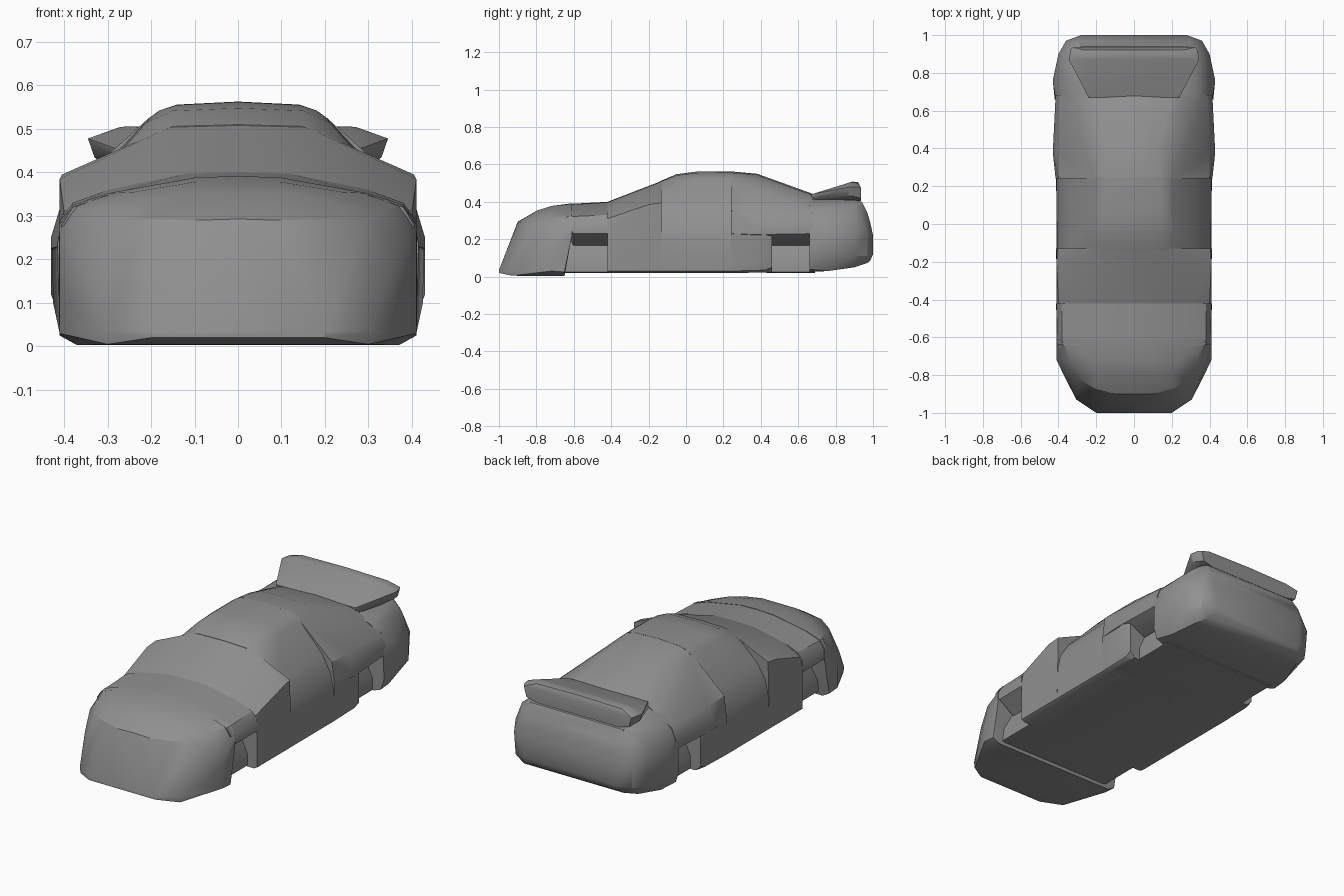
import bpy, bmesh, math

grey = bpy.data.materials.new("body_grey")
grey.diffuse_color = (.28, .28, .28, 1)


def hull(name, sections, angle=30):
    """Convex part from half cross-sections {y: [(x, z), ...]}, mirrored in x."""
    bm = bmesh.new()
    for y, pts in sections.items():
        for x, z in pts:
            for s in ((1, -1) if x > 0 else (1,)):
                bm.verts.new((s * x, y, z))
    res = bmesh.ops.convex_hull(bm, input=bm.verts[:])
    junk = {v for v in res["geom_interior"] + res["geom_unused"]
            if isinstance(v, bmesh.types.BMVert) and not v.link_faces}
    bmesh.ops.delete(bm, geom=list(junk), context='VERTS')
    bmesh.ops.dissolve_limit(bm, angle_limit=math.radians(1),
                             verts=bm.verts[:], edges=bm.edges[:])
    bmesh.ops.recalc_face_normals(bm, faces=bm.faces[:])
    me = bpy.data.meshes.new(name)
    bm.to_mesh(me)
    bm.free()
    me.materials.append(grey)
    ob = bpy.data.objects.new(name, me)
    bpy.context.collection.objects.link(ob)
    bpy.ops.object.select_all(action='DESELECT')
    ob.select_set(True)
    bpy.context.view_layer.objects.active = ob
    bpy.ops.object.shade_smooth_by_angle(angle=math.radians(angle))
    return ob


# Nose: bumper lip, sloped face and front of the bonnet
hull("nose", {
    -1.0: [(.2, .02), (.2, .035)],
    -.93: [(.3, .005), (.305, .035)],
    -.90: [(0, .293), (.1, .29)],
    -.87: [(.21, .293)],
    -.82: [(.29, .285), (.362, .08), (.35, .18)],
    -.80: [(.1, .352), (.2, .335)],
    -.72: [(.1, .378), (.24, .355), (.34, .315), (.39, .25), (.41, .15), (.41, .03)],
    -.65: [(.41, .025), (.37, .003)],
    -.61: [(0, .392), (.1, .388), (.3, .352), (.38, .325), (.41, .28), (.41, .22)],
})

# Bonnet bridge over the front wheel openings, with sloping arch ceiling
hull("bonnet", {
    -.64: [(0, .388), (.1, .384), (.3, .348), (.38, .32), (.405, .28)],
    -.60: [(.41, .23), (.3, .155)],
    -.42: [(0, .4), (.12, .397), (.3, .36), (.38, .33), (.41, .29), (.412, .23), (.3, .155)],
})

# Windscreen and front door pillars
low = [(.41, .03), (.39, .02)]
hull("windscreen", {
    -.42: [(0, .4), (.12, .397), (.3, .36), (.4, .31), (.41, .25)] + low,
    -.20: [(.41, .385)],
    -.13: [(0, .512), (.15, .508), (.24, .468), (.405, .395), (.412, .07)] + low,
})

# Cabin with roof and doors
hull("cabin", {
    -.14: [(0, .51), (.15, .506), (.24, .463), (.34, .37), (.39, .29), (.408, .2), (.41, .1)] + low,
    -.05: [(0, .548), (.15, .542), (.21, .515)],
    .06: [(0, .562), (.14, .555), (.18, .543), (.205, .525)],
    .25: [(0, .563), (.14, .556), (.18, .543), (.205, .525), (.34, .38), (.39, .29),
          (.41, .2), (.412, .1)] + low,
})

# Rear roof slope and rear fenders, with sloping arch ceiling
hull("rear_quarter", {
    .24: [(0, .563), (.14, .556), (.18, .543), (.205, .525), (.4, .35), (.415, .23), (.3, .16)],
    .38: [(0, .55), (.13, .545), (.2, .515), (.4, .345), (.43, .25), (.43, .225)],
    .50: [(0, .508), (.19, .485)],
    .68: [(0, .442), (.2, .435), (.24, .425), (.39, .34), (.415, .28), (.415, .23), (.3, .16)],
})
hull("rear_sill", {
    .24: [(.415, .24), (.412, .1)] + low,
    .42: [(.428, .24), (.425, .1), (.41, .035), (.39, .022)],
    .46: [(.41, .24), (.41, .05), (.38, .022)],
})

# Recessed walls inside the wheel openings
for label, y0, y1 in (("front", -.67, -.40), ("rear", .43, .69)):
    wall = [(.3, .2), (.3, .12), (.35, .09), (.35, .025), (.33, .02)]
    hull(label + "_inner_wall", {y0: wall, y1: wall})

# Tail with rounded rear corners
hull("tail", {
    .66: [(.24, .415), (.34, .38), (.39, .33), (.415, .26), (.42, .1), (.40, .04), (.36, .025)],
    .76: [(.43, .25), (.43, .12), (.38, .03)],
    .90: [(.3, .41), (.36, .365), (.4, .26), (.40, .11), (.34, .05)],
    .94: [(.28, .4)],
    .97: [(.3, .34), (.36, .23), (.35, .11), (.3, .073)],
    1.0: [(.28, .22), (.28, .12)],
    .985: [(.27, .085), (.29, .29)],
})

# Rear wing: solid ramp rising to a raised trailing lip
hull("rear_wing", {
    .67: [(.24, .44), (.24, .405)],
    .82: [(.3, .42), (.2, .41)],
    .87: [(0, .504), (.27, .502), (.345, .478), (.33, .435)],
    .89: [(0, .508), (.27, .505)],
    .92: [(0, .505), (.26, .5), (.335, .478)],
    .935: [(.325, .475), (.31, .42), (.25, .405)],
})
